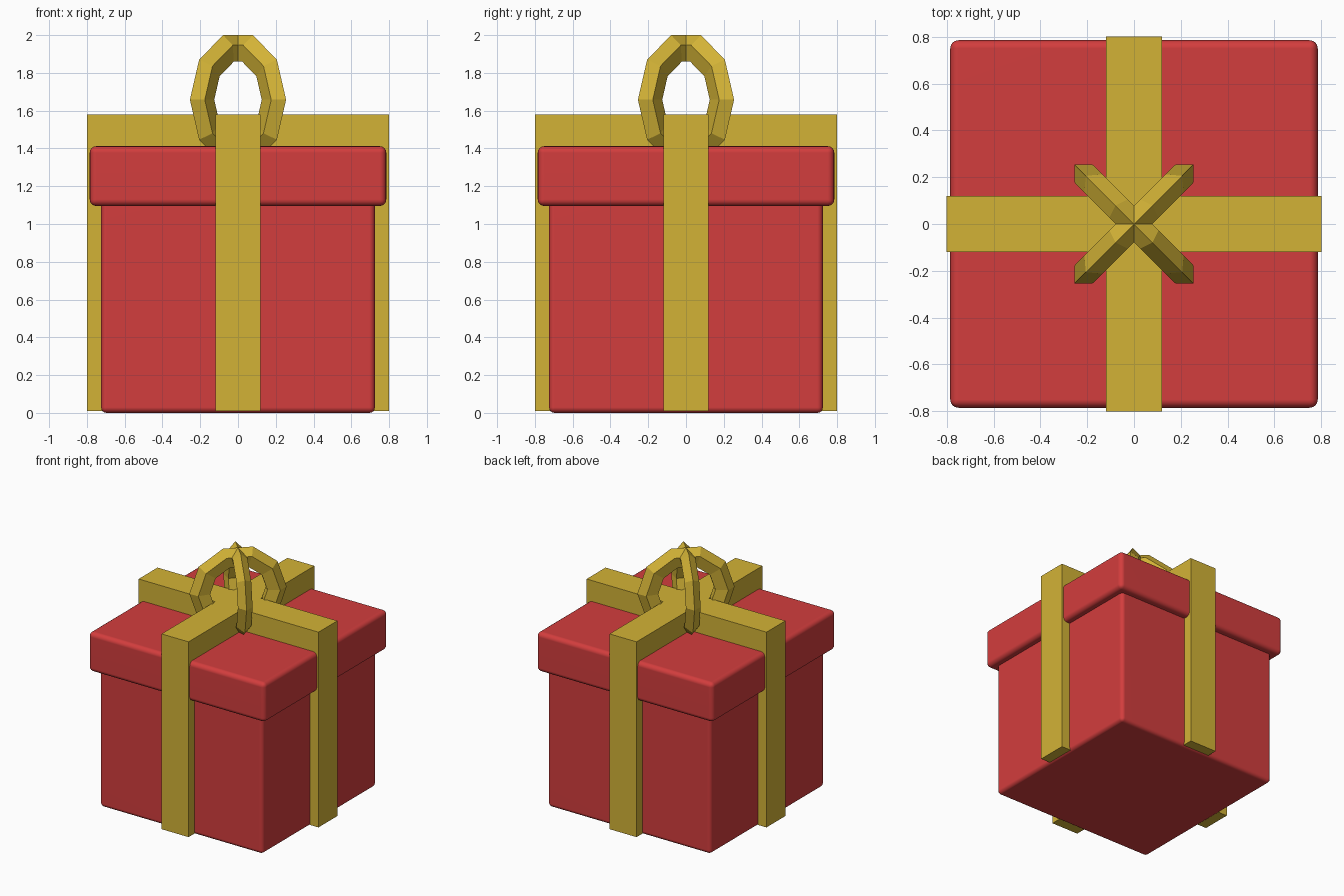
import bpy, bmesh
from math import pi, sin, cos, radians
from mathutils import Vector, Matrix

cube = bpy.data.objects.get("Cube")
if cube:
    bpy.data.objects.remove(cube, do_unlink=True)


def make_material(name, rgb):
    mat = bpy.data.materials.new(name)
    mat.use_nodes = True
    colour = (*rgb, 1.0)
    mat.diffuse_color = colour
    mat.node_tree.nodes["Principled BSDF"].inputs["Base Color"].default_value = colour
    return mat


red = make_material("red card", (0.65, 0.047, 0.047))
gold = make_material("gold ribbon", (0.65, 0.45, 0.037))


def finish(bm, name, mat):
    bmesh.ops.recalc_face_normals(bm, faces=bm.faces)
    mesh = bpy.data.meshes.new(name)
    bm.to_mesh(mesh)
    bm.free()
    mesh.materials.append(mat)
    obj = bpy.data.objects.new(name, mesh)
    bpy.context.collection.objects.link(obj)
    return obj


def rounded_box(name, half, bottom, top, radius):
    bm = bmesh.new()
    bmesh.ops.create_cube(bm, size=1.0)
    for v in bm.verts:
        v.co = Vector((v.co.x * 2 * half, v.co.y * 2 * half,
                       bottom + (v.co.z + 0.5) * (top - bottom)))
    obj = finish(bm, name, red)
    bevel = obj.modifiers.new("soft edges", "BEVEL")
    bevel.width = radius
    bevel.segments = 4
    obj.data.shade_smooth()
    normals = obj.modifiers.new("flat panels", "WEIGHTED_NORMAL")
    normals.keep_sharp = True
    return obj


# Box and overhanging lid
rounded_box("box_body", 0.725, 0.0, 1.2, 0.03)
rounded_box("box_lid", 0.785, 1.095, 1.412, 0.035)

# Ribbon: a cross-shaped outline raised through the box
half_width, reach = 0.12, 0.8
bm = bmesh.new()
outline = []
for quarter in range(4):
    turn = Matrix.Rotation(quarter * pi / 2, 3, "Z")
    for x, y in ((reach, -half_width), (reach, half_width), (half_width, half_width)):
        outline.append(bm.verts.new(turn @ Vector((x, y, 0.01))))
base = bm.faces.new(outline)
raised = bmesh.ops.extrude_face_region(bm, geom=[base])
tops = [g for g in raised["geom"] if isinstance(g, bmesh.types.BMVert)]
bmesh.ops.translate(bm, verts=tops, vec=(0, 0, 1.57))
finish(bm, "ribbon", gold)


# Bow: two crossed upright faceted rings with a five-sided section
def bow_loop(name, angle, major=0.278, minor=0.082, steps=10, sides=5, squash=0.7):
    bm = bmesh.new()
    rings = []
    for i in range(steps):
        a = 2 * pi * i / steps
        ring = []
        for j in range(sides):
            b = 2 * pi * j / sides
            r = major + minor * cos(b)
            ring.append(bm.verts.new((r * cos(a), squash * minor * sin(b), r * sin(a))))
        rings.append(ring)
    for i in range(steps):
        here, after = rings[i], rings[(i + 1) % steps]
        for j in range(sides):
            k = (j + 1) % sides
            bm.faces.new((here[j], here[k], after[k], after[j]))
    obj = finish(bm, name, gold)
    obj.location.z = 1.658
    obj.rotation_euler.z = radians(angle)


bow_loop("bow_loop_a", 45)
bow_loop("bow_loop_b", -45)
